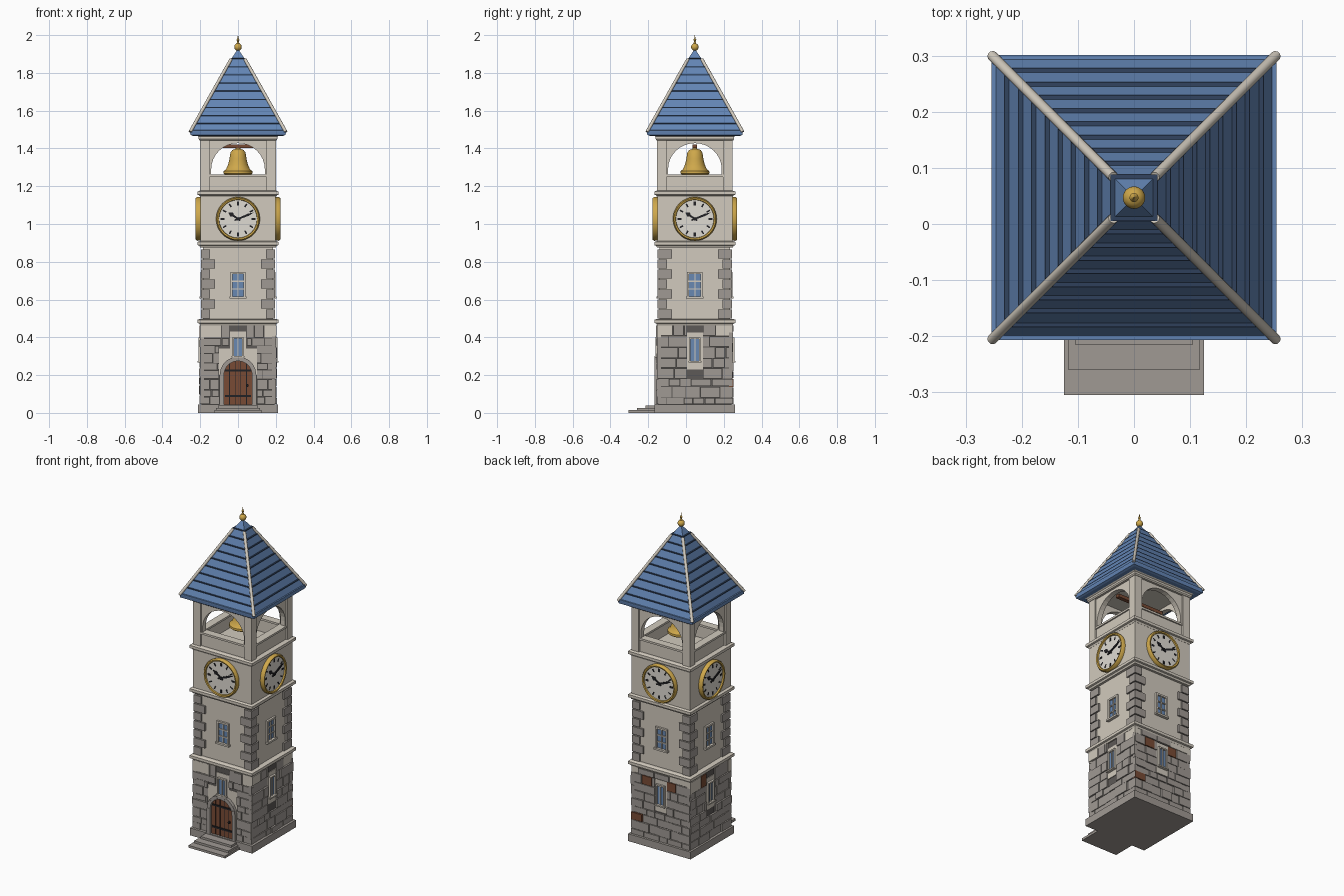
import bpy, bmesh, random
from math import pi, sin, cos, radians, sqrt
from mathutils import Matrix, Vector

random.seed(4)
cube = bpy.data.objects.get("Cube")
if cube:
    bpy.data.objects.remove(cube)

COLOURS = {
    "cream_plaster": (0.64, 0.59, 0.51), "grey_stone": (0.35, 0.32, 0.295),
    "mortar": (0.11, 0.10, 0.095), "roof_blue": (0.125, 0.235, 0.46),
    "roof_shadow_blue": (0.03, 0.055, 0.11), "gold": (0.62, 0.39, 0.07),
    "wood_brown": (0.19, 0.07, 0.035), "iron_black": (0.015, 0.015, 0.018),
    "glass_blue": (0.14, 0.25, 0.45), "dial_white": (0.74, 0.71, 0.65),
}
CREAM, STONE, MORTAR, BLUE, NAVY, GOLD, WOOD, IRON, GLASS, WHITE = range(10)
MATS = []
for name, rgb in COLOURS.items():
    m = bpy.data.materials.new(name)
    m.use_nodes = True
    m.diffuse_color = (*rgb, 1)
    m.node_tree.nodes["Principled BSDF"].inputs["Base Color"].default_value = (*rgb, 1)
    MATS.append(m)

CENTRE = Matrix.Translation((0, 0.047, 0))


def face(k):
    """Frame of wall k: x along the wall, y up, z outward. 0 is the front."""
    return CENTRE @ Matrix.Rotation(k * pi / 2, 4, 'Z') @ Matrix.Rotation(pi / 2, 4, 'X')


class Part:
    def __init__(self, name):
        self.name, self.bm = name, bmesh.new()

    def loft(self, rings, frame, mat):
        """Skin a stack of rings; mat is an index or a rule on the ring number."""
        vs = [[self.bm.verts.new(frame @ Vector(p)) for p in r] for r in rings]
        n = len(vs[0])
        pick = mat if callable(mat) else (lambda i: mat)
        for i in range(len(vs) - 1):
            for j in range(n):
                q = (j + 1) % n
                f = self.bm.faces.new((vs[i][j], vs[i][q], vs[i + 1][q], vs[i + 1][j]))
                f.material_index = pick(i)
        self.bm.faces.new(vs[0][::-1]).material_index = pick(0)
        self.bm.faces.new(vs[-1]).material_index = pick(len(vs) - 2)

    def poly(self, pts, d0, d1, mat, k=0):
        self.loft([[(x, y, d) for x, y in pts] for d in (d0, d1)], face(k), mat)

    def box(self, x0, x1, z0, z1, d0, d1, mat, k=0):
        self.poly([(x0, z0), (x1, z0), (x1, z1), (x0, z1)], d0, d1, mat, k)

    def lathe(self, profile, n, mat, frame=CENTRE):
        s, a0 = (sqrt(2), pi / 4) if n == 4 else (1, 0)
        self.loft([[(s * r * cos(a0 + 2 * pi * j / n), s * r * sin(a0 + 2 * pi * j / n), z)
                    for j in range(n)] for r, z in profile], frame, mat)

    def block(self, half, z0, z1, mat):
        self.lathe([(half, z0), (half, z1)], 4, mat)

    def done(self, smooth=False):
        bmesh.ops.recalc_face_normals(self.bm, faces=self.bm.faces)
        me = bpy.data.meshes.new(self.name)
        self.bm.to_mesh(me)
        self.bm.free()
        for m in MATS:
            me.materials.append(m)
        if smooth:
            me.polygons.foreach_set("use_smooth", [True] * len(me.polygons))
            me.set_sharp_from_angle(angle=0.7)
        bpy.context.collection.objects.link(bpy.data.objects.new(self.name, me))


def arch(half, base, spring, rise, n=16):
    """Arch outline from the right foot over the top to the left foot."""
    curve = [(half * cos(pi * i / n), spring + rise * sin(pi * i / n)) for i in range(n + 1)]
    return [(half, base)] + curve + [(-half, base)]


# Plinth and entrance steps
p = Part("plinth")
p.block(0.213, 0, 0.045, STONE)
p.done()
p = Part("entrance_steps")
for half, top, out in ((0.125, 0.014, 0.352), (0.117, 0.027, 0.307), (0.105, 0.04, 0.262)):
    p.box(-half, half, 0, top, 0.2, out, STONE)
p.done()

# Plain wall stages
p = Part("tower_walls")
p.block(0.193, 0.045, 0.47, MORTAR)
p.block(0.186, 0.49, 0.885, CREAM)
p.block(0.199, 0.9, 1.16, CREAM)
p.done()

# Moulded string courses between the stages
p = Part("string_courses")
for z in (0.473, 0.885, 1.152):
    p.lathe([(0.2, z - 0.01), (0.205, z), (0.214, z + 0.003), (0.214, z + 0.02), (0.2, z + 0.025)], 4, CREAM)
p.done()

# Rough masonry of the lower stage
p = Part("lower_masonry")
bricks = ((2, -0.12, 0.42), (2, 0.1, 0.41), (2, -0.13, 0.16), (3, -0.06, 0.41))
for k in range(4):
    z = 0.045
    while z < 0.46:
        top = min(z + random.uniform(0.034, 0.06), 0.465)
        if 0.465 - top < 0.025:
            top = 0.465
        x = -0.2
        while x < 0.2:
            end = x + random.uniform(0.045, 0.115)
            if 0.2 - end < 0.03:
                end = 0.2
            gap = 0.0
            if k == 0:
                gap = 0.098 if z < 0.33 else 0.045 if z < 0.43 else 0
            elif top > 0.235 and z < 0.415:
                gap = 0.04
            mat = CREAM if top > 0.46 and max(-x, end) > 0.199 else STONE
            if any(k == b[0] and x < b[1] < end and z < b[2] < top for b in bricks):
                mat = WOOD
            out = random.uniform(0.198, 0.206)
            # Split each stone around the opening
            for a, b in ((x, min(end, -gap)), (max(x, gap), end)) if gap else ((x, end),):
                if b - a > 0.012:
                    lo = a if a == -0.2 else a + 0.002
                    hi = b if b == 0.2 else b - 0.002
                    p.box(lo, hi, z + 0.002, top - 0.002, 0.18, out, mat, k)
            x = end
        z = top
p.done()

# Alternating corner stones of the middle stage
p = Part("corner_quoins")
for k in range(4):
    for i in range(7):
        z = 0.5 + i * 0.053
        a, b = (0.075, 0.05) if (i + k) % 2 else (0.05, 0.075)
        p.box(0.197 - a, 0.197, z, z + 0.047, 0.197 - b, 0.197, STONE, k)
p.done()


def window(p, half, z0, z1, d, k, rim, bars):
    p.box(-half, half, z0, z1, d - 0.02, d, GLASS, k)
    for s in (-1, 1):
        x = s * (half + rim / 2)
        p.box(x - rim / 2, x + rim / 2, z0 - rim, z1 + rim, d - 0.02, d + 0.01, CREAM, k)
    p.box(-half, half, z1, z1 + rim, d - 0.02, d + 0.01, CREAM, k)
    p.box(-half - rim - 0.005, half + rim + 0.005, z0 - rim, z0, d - 0.02, d + 0.016, CREAM, k)
    p.box(-0.003, 0.003, z0, z1, d, d + 0.006, CREAM, k)
    for z in bars:
        p.box(-half, half, z - 0.003, z + 0.003, d, d + 0.006, CREAM, k)


p = Part("middle_windows")
for k in range(4):
    window(p, 0.03, 0.617, 0.735, 0.188, k, 0.011, (0.655, 0.697))
p.done()
p = Part("lower_windows")
for k in range(4):
    z0, z1 = (0.3, 0.395) if k == 0 else (0.275, 0.39)
    p.box(-0.042, 0.042, z0 - 0.045, z1 + 0.035, 0.18, 0.197, CREAM, k)
    window(p, 0.022, z0, z1, 0.199, k, 0.008, ())
p.box(-0.1, 0.1, 0.2, 0.34, 0.18, 0.195, CREAM)
p.done()

# Arched door with planks, iron straps and stone surround
p = Part("front_door")
p.poly(arch(0.076, 0.045, 0.2, 0.076), 0.19, 0.2, WOOD)
for x in (-0.045, -0.015, 0.015, 0.045):
    p.box(x - 0.0015, x + 0.0015, 0.045, 0.2 + sqrt(0.074 ** 2 - x * x), 0.2, 0.202, IRON)
for z in (0.085, 0.22):
    p.box(-0.068, 0.068, z, z + 0.011, 0.2, 0.205, IRON)
p.lathe([(0.007, 0.2), (0.007, 0.21)], 10, IRON, face(0) @ Matrix.Translation((0.05, 0.145, 0)))
p.done()
p = Part("door_surround")
inner, outer = arch(0.075, 0.045, 0.2, 0.075, 10), arch(0.097, 0.045, 0.2, 0.098, 10)
for i in range(len(inner) - 1):
    p.poly([inner[i], outer[i], outer[i + 1], inner[i + 1]], 0.18, 0.213 + 0.002 * (i % 2), STONE)
p.done()

# Four clocks
rims, dials = Part("clock_rims"), Part("clock_dials")
for k in range(4):
    at = face(k) @ Matrix.Translation((0, 1.027, 0))
    rims.lathe([(0.114, 0.19), (0.116, 0.215), (0.11, 0.224), (0.102, 0.222), (0.1, 0.212)], 48, GOLD, at)
    dials.lathe([(0.1, 0.2), (0.1, 0.2135)], 48, WHITE, at)

    def mark(angle, pts, d):
        a = radians(angle)
        turned = [(x * cos(a) + y * sin(a), 1.027 + y * cos(a) - x * sin(a)) for x, y in pts]
        dials.poly(turned, 0.213, d, IRON, k)

    for h in range(12):
        w = 0.006 if h % 3 == 0 else 0.004
        mark(h * 30, [(-w, 0.072), (w, 0.072), (w, 0.092), (-w, 0.092)], 0.215)
    mark(68, [(-0.004, -0.02), (0.004, -0.02), (0.006, 0.06), (0, 0.09), (-0.006, 0.06)], 0.219)
    mark(304, [(-0.005, -0.015), (0.005, -0.015), (0.005, 0.03), (0.013, 0.04), (0, 0.062),
               (-0.013, 0.04), (-0.005, 0.03)], 0.217)
    dials.lathe([(0.009, 0.213), (0.009, 0.221)], 14, IRON, at)
rims.done(True)
dials.done()

# Open belfry: corner posts, parapets, arches and ceiling
p = Part("belfry")
for k in range(4):
    p.box(0.15, 0.2, 1.17, 1.45, 0.15, 0.2, CREAM, k)
    p.box(-0.15, 0.15, 1.17, 1.25, 0.155, 0.188, CREAM, k)
    p.box(-0.15, 0.15, 1.25, 1.262, 0.148, 0.196, CREAM, k)
    curve = arch(0.142, 1.262, 1.29, 0.138)
    for a, b in zip(curve, curve[1:]):
        if a[0] > b[0]:
            p.poly([(a[0], 1.45), a, b, (b[0], 1.45)], 0.158, 0.19, CREAM, k)
    for s in (-1, 1):
        x = s * 0.146
        p.box(x - 0.004, x + 0.004, 1.262, 1.45, 0.158, 0.19, CREAM, k)
p.lathe([(0.203, 1.443), (0.208, 1.45), (0.208, 1.462), (0.22, 1.47)], 4, CREAM)
p.done()

# Bell hanging from a timber beam
p = Part("bell")
p.lathe([(0.07, 1.262), (0.077, 1.268), (0.076, 1.28), (0.063, 1.29), (0.052, 1.315), (0.045, 1.345),
         (0.04, 1.378), (0.03, 1.392), (0.012, 1.398), (0.012, 1.412)], 32, GOLD)
p.lathe([(0.008, 1.235), (0.016, 1.245), (0.014, 1.257), (0.006, 1.265)], 16, GOLD)
p.done(True)
p = Part("bell_beam")
p.box(-0.16, 0.16, 1.402, 1.422, -0.012, 0.012, WOOD)
p.done()

# Stepped pyramid roof
slope = [(0.253, 1.49), (0.23, 1.527), (0.205, 1.57)]
slope += [(0.205 - 0.0235 * i, 1.57 + 0.043 * i) for i in range(1, 8)]
profile = [(0.24, 1.467), (0.252, 1.472)]
for r, z in slope:
    profile += [(r + 0.001, z), (r + 0.001, z + 0.006), (r - 0.007, z + 0.0065)]
profile.append((0.002, 1.925))
p = Part("roof")
p.lathe(profile, 4, lambda i: NAVY if i >= 5 and i % 3 != 1 else BLUE)
p.done()

# Rounded hip ridges
p = Part("hip_ridges")
for sx in (-1, 1):
    for sy in (-1, 1):
        rings = []
        side = Vector((-sy, sx, 0)).normalized() * 0.009
        up = Vector((sx, sy, 0.8)).normalized() * 0.009
        for r, z in ((0.253, 1.488), (0.205, 1.574), (0.037, 1.872)):
            c = Vector((sx * r, sy * r, z))
            rings.append([c + side * cos(j * pi / 5) + up * sin(j * pi / 5) for j in range(10)])
        p.loft(rings, CENTRE, CREAM)
p.done(True)

# Gilded finial
p = Part("finial")
ball = [(0.02 * cos(radians(a)), 1.937 + 0.02 * sin(radians(a))) for a in range(-70, 71, 14)]
p.lathe([(0.015, 1.905), (0.008, 1.915)] + ball + [(0.006, 1.962), (0.004, 1.967), (0.008, 1.975),
                                               (0.003, 1.983), (0.0008, 2.0)], 24, GOLD)
p.done(True)
